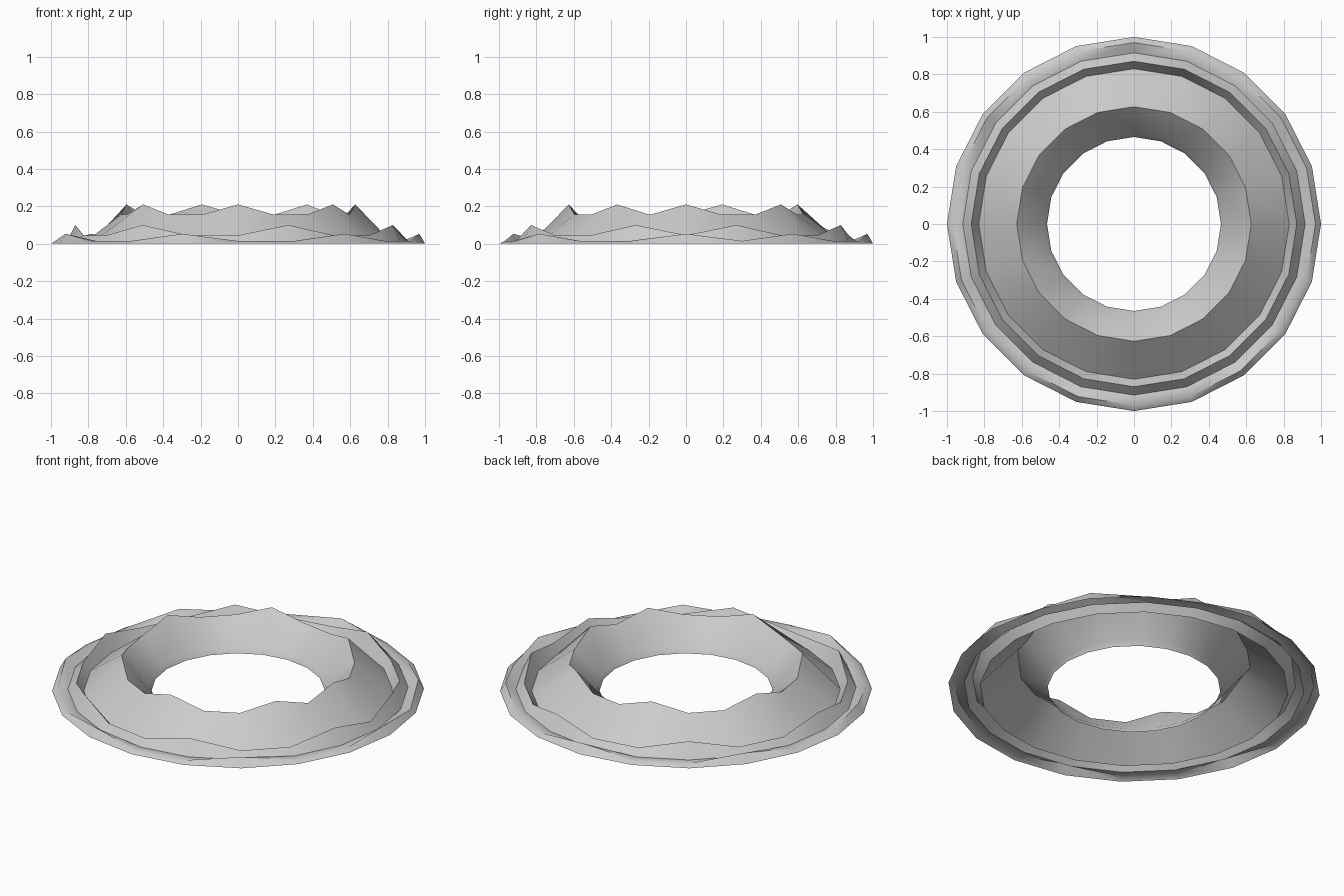
import bpy, bmesh
from math import cos, sin, tau

if "Cube" in bpy.data.objects:
    bpy.data.objects.remove(bpy.data.objects["Cube"])

SIDES = 20
# profile from outer rim to inner hole: radius, low height, peak height, peak offset
PROFILE = [
    (1.00, 0.00, 0.00, 0),
    (0.97, 0.015, 0.053, 2),   # outer ripple
    (0.915, 0.01, 0.01, 0),
    (0.87, 0.045, 0.10, 1),    # middle ripple
    (0.83, 0.00, 0.00, 0),
    (0.627, 0.155, 0.21, 0),   # main crest
    (0.48, 0.028, 0.028, 0),
    (0.465, 0.00, 0.00, 0),
]

# open crater shell: every third point of a ripple is a peak
bm = bmesh.new()
rings = []
for r, low, high, off in PROFILE:
    ring = []
    for i in range(SIDES):
        a = tau * i / SIDES
        peak = i % 3 == off or (off == 2 and i == 0)
        ring.append(bm.verts.new((r * cos(a), r * sin(a), high if peak else low)))
    rings.append(ring)

for outer, inner in zip(rings, rings[1:]):
    for i in range(SIDES):
        j = (i + 1) % SIDES
        bm.faces.new((outer[i], outer[j], inner[j], inner[i]))

mesh = bpy.data.meshes.new("crater_ring")
bm.to_mesh(mesh)
bm.free()
crater = bpy.data.objects.new("crater_ring", mesh)
bpy.context.collection.objects.link(crater)

# smooth slopes with sharp crests
bpy.context.view_layer.objects.active = crater
crater.select_set(True)
bpy.ops.object.shade_smooth_by_angle(angle=0.7)
